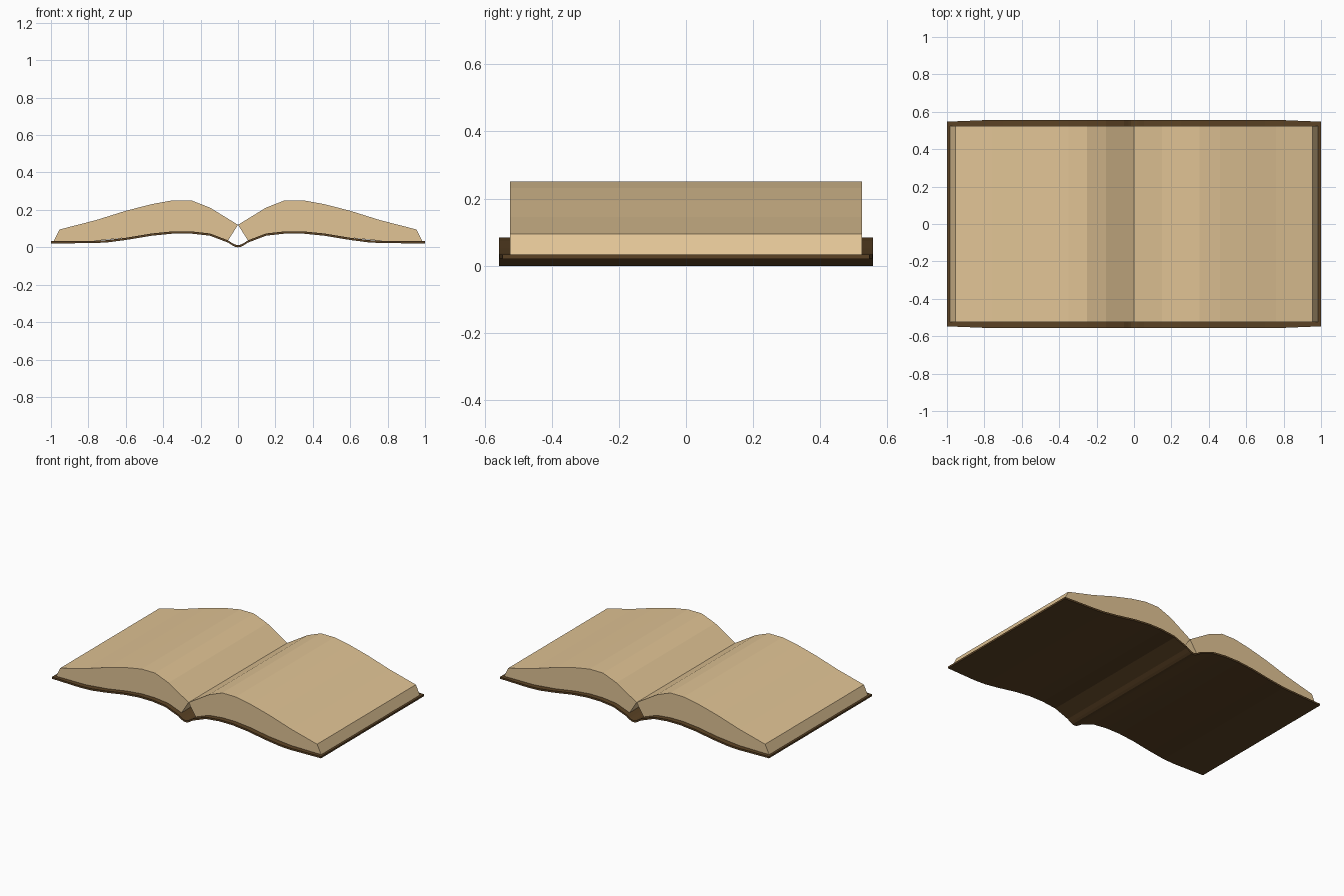
import bpy, bmesh

if "Cube" in bpy.data.objects:
    bpy.data.objects.remove(bpy.data.objects["Cube"])


def material(name, rgb):
    m = bpy.data.materials.new(name)
    m.diffuse_color = (*rgb, 1.0)
    m.use_nodes = True
    m.node_tree.nodes["Principled BSDF"].inputs["Base Color"].default_value = m.diffuse_color
    return m


paper = material("aged paper", (0.75, 0.55, 0.30))
leather = material("dark brown leather", (0.105, 0.055, 0.018))


def slab(name, columns, mat):
    """Closed slab from columns (x_top, z_top, x_bottom, z_bottom, half_depth)."""
    bm = bmesh.new()
    rings = []
    for xt, zt, xb, zb, h in columns:
        corners = ((xt, -h, zt), (xt, h, zt), (xb, h, zb), (xb, -h, zb))
        rings.append([bm.verts.new(c) for c in corners])
    for a, b in zip(rings, rings[1:]):
        for i in range(4):
            j = (i + 1) % 4
            bm.faces.new((a[i], a[j], b[j], b[i]))
    bm.faces.new(rings[0])
    bm.faces.new(rings[-1])
    bmesh.ops.recalc_face_normals(bm, faces=bm.faces)
    mesh = bpy.data.meshes.new(name)
    bm.to_mesh(mesh)
    bm.free()
    mesh.materials.append(mat)
    obj = bpy.data.objects.new(name, mesh)
    bpy.context.collection.objects.link(obj)
    return obj


# Cover: upper surface from spine to outer edge (x, z, half depth)
THICK = 0.012
cover = [(0, 0.012, 0.557), (0.015, 0.014, 0.557), (0.03, 0.022, 0.557),
         (0.053, 0.037, 0.557), (0.15, 0.074, 0.557), (0.25, 0.085, 0.557),
         (0.35, 0.085, 0.557), (0.46, 0.074, 0.557), (0.60, 0.051, 0.557),
         (0.70, 0.038, 0.557), (0.78, 0.034, 0.556), (1.0, 0.033, 0.547)]
half = [(x, z, x, z - THICK, h) for x, z, h in cover]
mirrored = [(-a, b, -c, d, h) for a, b, c, d, h in reversed(half[1:])]
slab("cover", mirrored + half, leather)

# Page blocks: curved top, underside resting on the cover
PAGE = 0.524
pages = [(0, 0.12, 0.053, 0.037), (0.15, 0.212, 0.15, 0.074),
         (0.25, 0.251, 0.25, 0.085), (0.35, 0.251, 0.35, 0.085),
         (0.46, 0.231, 0.46, 0.074), (0.60, 0.195, 0.60, 0.051),
         (0.76, 0.145, 0.76, 0.035), (0.955, 0.095, 0.985, 0.033)]
for side, name in ((-1, "left_pages"), (1, "right_pages")):
    slab(name, [(side * a, b, side * c, d, PAGE) for a, b, c, d in pages], paper)
